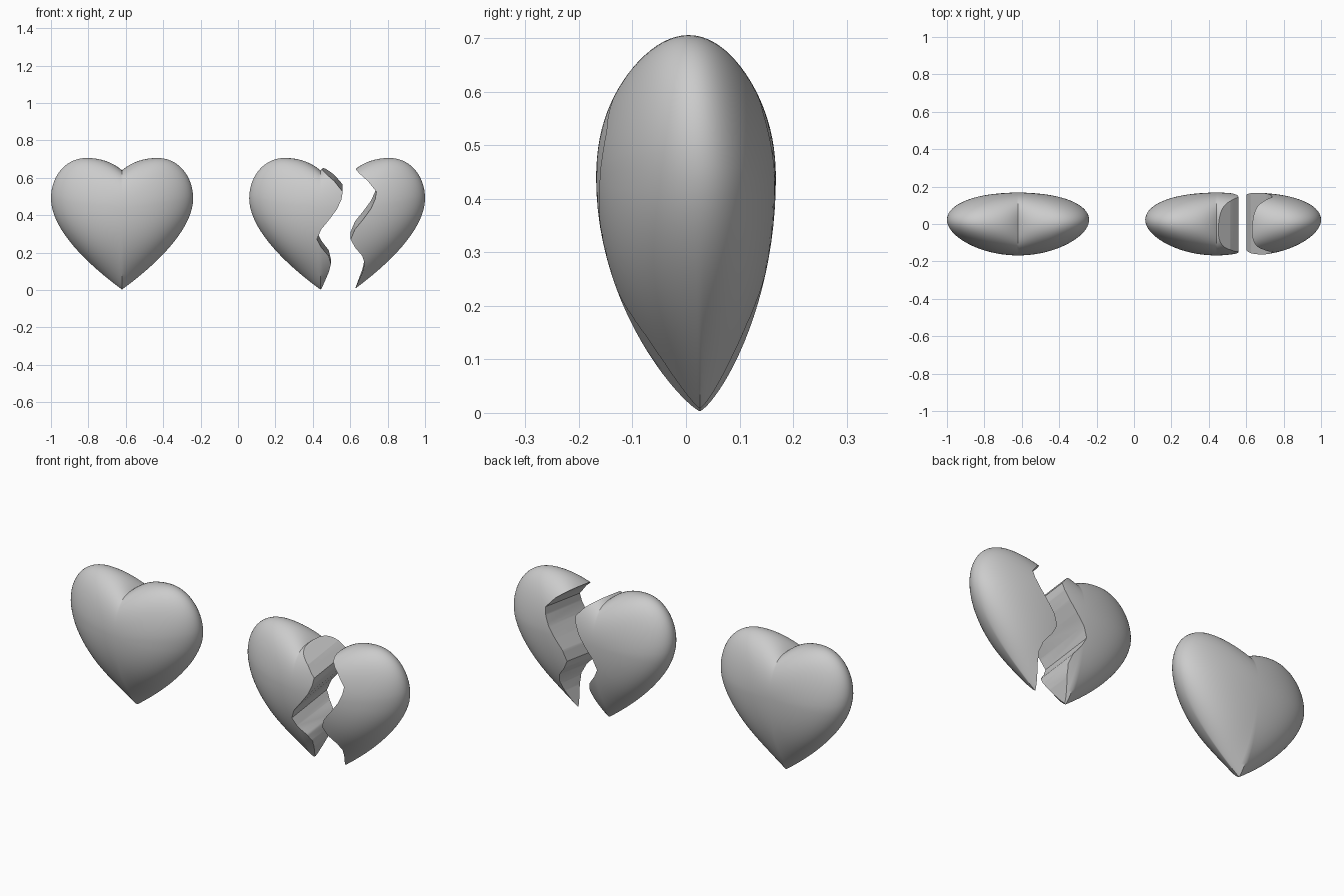
import bpy, bmesh, math
from mathutils import Vector
from mathutils.geometry import interpolate_bezier

if "Cube" in bpy.data.objects:
    bpy.data.objects.remove(bpy.data.objects["Cube"])

CZ, DEPTH = 0.44, 0.168   # height of the fullest point, half thickness


def outline():
    """Closed heart outline in x, z, starting at the notch."""
    segs = [((0, .64), (.05, .683), (.115, .706), (.19, .706)),
            ((.19, .706), (.30, .706), (.38, .61), (.38, .49)),
            ((.38, .49), (.38, .30), (.12, .09), (0, .003))]
    half = []
    for s in segs:
        pts = interpolate_bezier(*[Vector((x, 0, z)) for x, z in s], 21)
        half += [(p.x, p.z) for p in pts[:-1]]
    return half + [(0, .003)] + [(-x, z) for x, z in reversed(half[1:])]


def heart(name, cx):
    bm = bmesh.new()
    rim = outline()
    n, rings = len(rim), 22

    def ring(s, side):
        vs = []
        for x, z in rim:
            r = math.hypot(x, z - CZ)
            ux, uz = x / r, (z - CZ) / r
            # inner contours relax from heart to egg
            egg = 1 / math.hypot(ux / .37, uz / (.265 if uz > 0 else .43))
            rad = (egg + (r - egg) * s * s) * s
            down = max(0, -uz)
            d = DEPTH * max(0, 1 - s * s) ** (.5 + .3 * down * down)
            off = .026 * s * s * min(1, 1 - uz)
            vs.append(bm.verts.new((cx + ux * rad, side * d + off, CZ + uz * rad)))
        return vs

    edge = ring(1, 0)
    for side in (-1, 1):
        prev = edge
        for i in range(1, rings):
            cur = ring(math.cos(i / rings * math.pi / 2), side)
            for j in range(n):
                k = (j + 1) % n
                bm.faces.new((prev[j], prev[k], cur[k], cur[j]))
            prev = cur
        pole = bm.verts.new((cx, side * DEPTH, CZ))
        for j in range(n):
            bm.faces.new((prev[j], prev[(j + 1) % n], pole))
    return finish(bm, name)


def finish(bm, name):
    bmesh.ops.recalc_face_normals(bm, faces=bm.faces)
    me = bpy.data.meshes.new(name)
    bm.to_mesh(me)
    bm.free()
    ob = bpy.data.objects.new(name, me)
    bpy.context.collection.objects.link(ob)
    return ob


def smooth(ob):
    bpy.ops.object.select_all(action='DESELECT')
    ob.select_set(True)
    bpy.context.view_layer.objects.active = ob
    bpy.ops.object.shade_smooth_by_angle(angle=math.radians(32))


# Jagged crack line in x, z, relative to the heart's centre line
CRACK = [(-.09, .80), (-.03, .68), (.02, .645), (.075, .60), (.12, .545), (.113, .505),
         (.09, .455), (.05, .40), (.005, .345), (-.018, .29), (.005, .245),
         (.045, .195), (.057, .15), (.045, .10), (.005, 0), (0, -.2)]


def crack_cutter(name, cx, side):
    """Solid on one side of the crack, skewed so its back edge sits higher."""
    bm = bmesh.new()
    loops = []
    for y in (-.3, .3):
        pts = [(cx + x, z + y * .13) for x, z in CRACK]
        pts += [(cx + side, -.2), (cx + side, .80)]
        loops.append([bm.verts.new((x, y, z)) for x, z in pts])
    a, b = loops
    for j in range(len(a)):
        k = (j + 1) % len(a)
        bm.faces.new((a[j], a[k], b[k], b[j]))
    bm.faces.new(a)
    bm.faces.new(b)
    ob = finish(bm, name)
    ob.hide_render = True
    return ob


# Whole heart
smooth(heart("whole_heart", -.62))

# Two broken halves, pulled apart
for name, cx, side in (("broken_left_half", .44, -1), ("broken_right_half", .62, 1)):
    half = heart(name, cx)
    cutter = crack_cutter(name + "_cutter", cx, side)
    mod = half.modifiers.new("crack", 'BOOLEAN')
    mod.operation, mod.solver, mod.object = 'INTERSECT', 'EXACT', cutter
    bpy.context.view_layer.objects.active = half
    bpy.ops.object.modifier_apply(modifier=mod.name)
    bpy.data.objects.remove(cutter)
    smooth(half)
